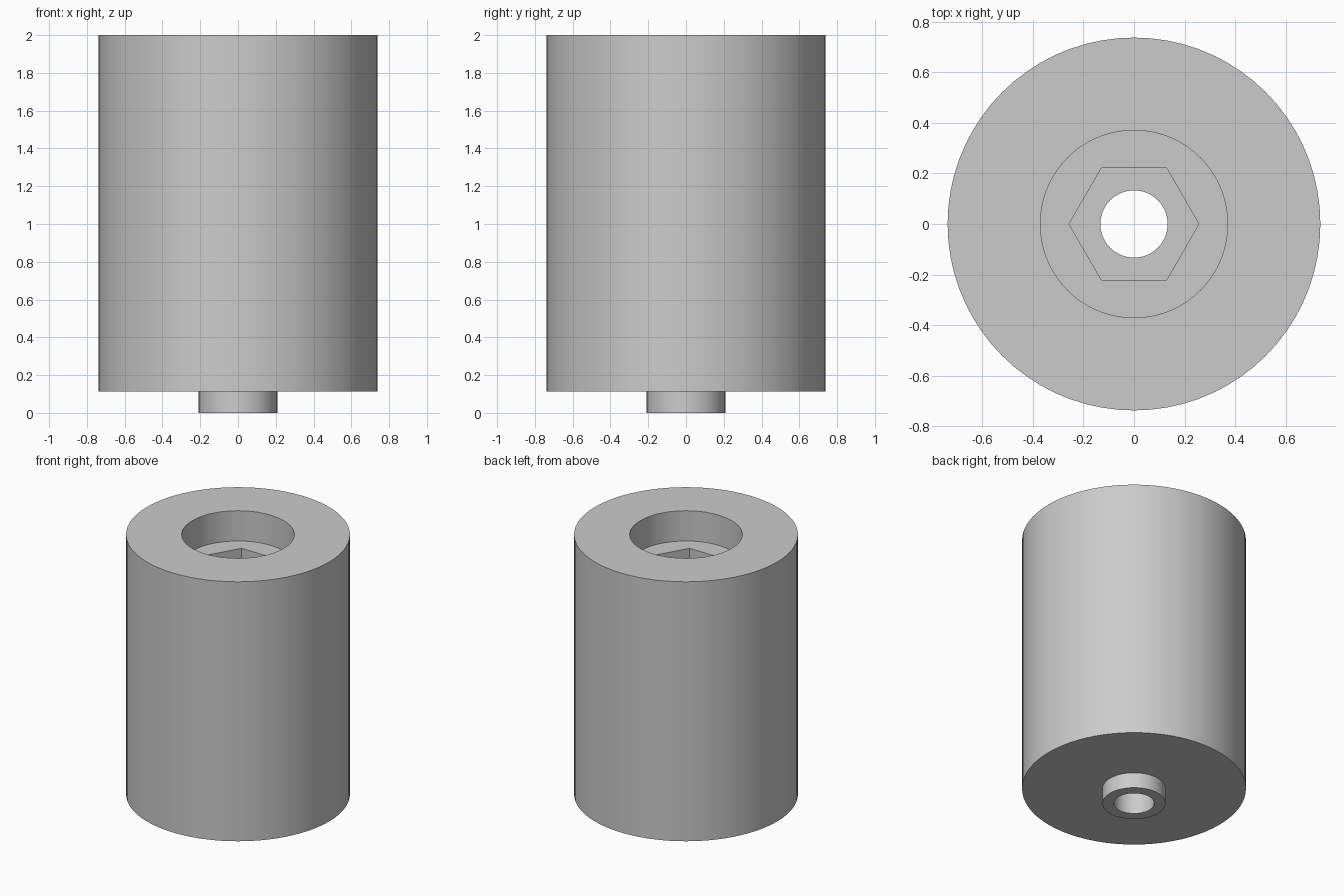
import bpy, bmesh
from math import cos, sin, pi

cube = bpy.data.objects.get("Cube")
if cube:
    bpy.data.objects.remove(cube, do_unlink=True)

SEGMENTS = 72  # multiple of six, so the hex corners fall on vertices
HEX_CORNER = 0.257


def hex_radius(angle):
    """Distance from the axis to a hexagon with corners on the x axis."""
    return HEX_CORNER * cos(pi / 6) / cos(angle % (pi / 3) - pi / 6)


def circle(radius):
    return lambda angle: radius


# Closed section: spigot, body, counterbore, hex pocket, through hole
spigot, body, counterbore, bore = map(circle, (0.208, 0.738, 0.371, 0.133))
shoulder, top, bore_floor, hex_floor = 0.113, 2.0, 1.78, 1.53
profile = [
    (spigot, 0), (spigot, shoulder),
    (body, shoulder), (body, top),
    (counterbore, top), (counterbore, bore_floor),
    (hex_radius, bore_floor), (hex_radius, hex_floor),
    (bore, hex_floor), (bore, 0),
]

# Sweep the section around the axis
bm = bmesh.new()
rings = []
for radius, z in profile:
    angles = [2 * pi * i / SEGMENTS for i in range(SEGMENTS)]
    rings.append([bm.verts.new((radius(a) * cos(a), radius(a) * sin(a), z))
                  for a in angles])
for k, ring in enumerate(rings):
    following = rings[(k + 1) % len(rings)]
    for i in range(SEGMENTS):
        j = (i + 1) % SEGMENTS
        bm.faces.new((ring[i], ring[j], following[j], following[i]))
bmesh.ops.recalc_face_normals(bm, faces=bm.faces)

mesh = bpy.data.meshes.new("spacer_body")
bm.to_mesh(mesh)
bm.free()
spacer = bpy.data.objects.new("spacer_body", mesh)
bpy.context.collection.objects.link(spacer)

# Single grey material
grey = bpy.data.materials.new("plain grey")
grey.use_nodes = True
colour = (0.6, 0.6, 0.6, 1)
grey.diffuse_color = colour
grey.node_tree.nodes["Principled BSDF"].inputs["Base Color"].default_value = colour
mesh.materials.append(grey)

# Smooth walls, crisp rims
bpy.ops.object.select_all(action="DESELECT")
spacer.select_set(True)
bpy.context.view_layer.objects.active = spacer
bpy.ops.object.shade_smooth_by_angle(angle=pi / 6)
